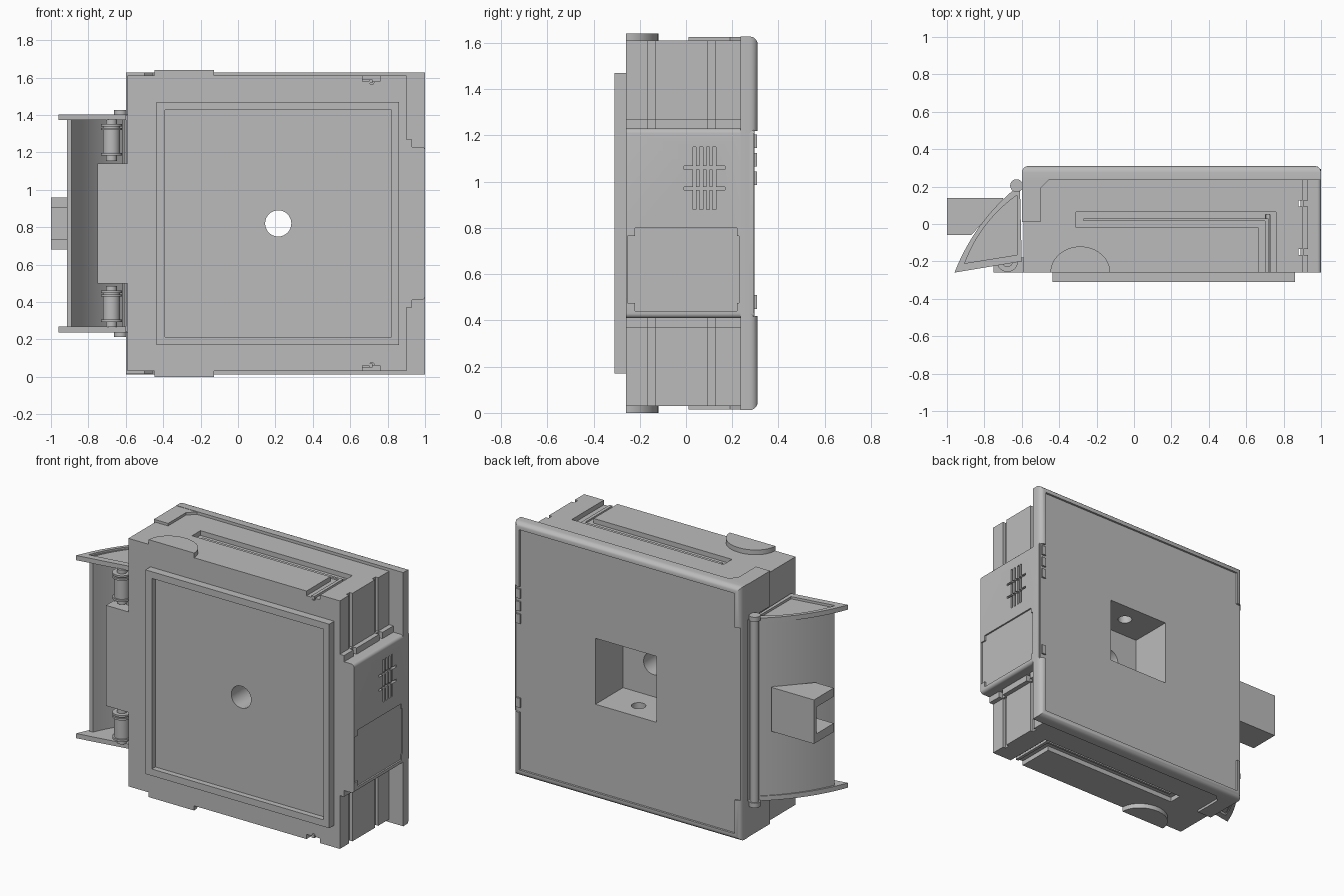
import bpy, bmesh, math
from mathutils import Matrix, Vector

if "Cube" in bpy.data.objects:
    bpy.data.objects.remove(bpy.data.objects["Cube"], do_unlink=True)

grey = bpy.data.materials.new("plain_grey")
grey.use_nodes = True
COLOUR = (0.5, 0.5, 0.5, 1)
grey.diffuse_color = COLOUR
grey.node_tree.nodes["Principled BSDF"].inputs["Base Color"].default_value = COLOUR
H = 1.64  # total height, used to mirror top and bottom
parts = []


def finish(name, bm):
    bmesh.ops.recalc_face_normals(bm, faces=bm.faces)
    me = bpy.data.meshes.new(name)
    bm.to_mesh(me)
    bm.free()
    me.materials.append(grey)
    ob = bpy.data.objects.new(name, me)
    bpy.context.collection.objects.link(ob)
    parts.append(ob)
    return ob


def box(name, x, y, z, bevel=0, pick=None):
    bm = bmesh.new()
    bmesh.ops.create_cube(bm, size=1)
    for v in bm.verts:
        v.co = [r[0] + (c + 0.5) * (r[1] - r[0]) for c, r in zip(v.co, (x, y, z))]
    if bevel:
        edges = [e for e in bm.edges if pick(e)]
        bmesh.ops.bevel(bm, geom=edges, offset=bevel, segments=5, profile=0.5, affect='EDGES')
    return finish(name, bm)


def cyl(name, centre, r, length, axis='Z', seg=40):
    bm = bmesh.new()
    rot = Matrix.Rotation(math.pi / 2, 4, 'X') if axis == 'Y' else Matrix()
    bmesh.ops.create_cone(bm, cap_ends=True, segments=seg, radius1=r, radius2=r,
                          depth=length, matrix=Matrix.Translation(centre) @ rot)
    return finish(name, bm)


def prism(name, pts, z):
    bm = bmesh.new()
    face = bm.faces.new([bm.verts.new((px, py, z[0])) for px, py in pts])
    up = bmesh.ops.extrude_face_region(bm, geom=[face])["geom"]
    for v in up:
        if isinstance(v, bmesh.types.BMVert):
            v.co.z = z[1]
    return finish(name, bm)


def cut(target, *cutters):
    for c in cutters:
        m = target.modifiers.new("cut", 'BOOLEAN')
        m.operation, m.solver, m.object = 'DIFFERENCE', 'EXACT', c
        bpy.context.view_layer.objects.active = target
        bpy.ops.object.modifier_apply(modifier=m.name)
    for c in cutters:
        parts.remove(c)
        bpy.data.objects.remove(c, do_unlink=True)


def flip(z, top):
    return z if top else (H - z[1], H - z[0])


def arc(a, b, bulge, n=14):
    """Points from a to b on a shallow curve pushed sideways by bulge."""
    a, b = Vector(a), Vector(b)
    d = (b - a).normalized()
    side = Vector((-d.y, d.x))
    return [a.lerp(b, i / n) + side * bulge * 4 * (i / n) * (1 - i / n) for i in range(n + 1)]


# Main housing with pocket, through hole and side grooves
body = box("housing", (-0.59, 0.9), (-0.26, 0.24), (0.03, 1.61))
cut(body,
    box("c", (0, 0.43), (0.02, 0.5), (0.61, 1.03)),
    cyl("c", (0.215, 0, 0.82), 0.07, 1, 'Y'),
    cyl("c", (0.215, 0.17, 0.82), 0.042, 0.6))
for gy in (-0.15, 0.11):
    cut(body, box("c", (0.88, 1), (gy - 0.016, gy + 0.016), (-0.1, 2)))

# Top and bottom: L-shaped cable grooves, ridges, round lugs, corner tabs
for top in (True, False):
    end = "upper" if top else "lower"
    groove = [(-0.31, -0.02), (0.665, -0.02), (0.665, -0.4), (0.76, -0.4), (0.76, 0.065), (-0.31, 0.065)]
    cut(body, prism("c", groove, flip((1.58, 1.7), top)))
    cut(body, cyl("c", (0.715, -0.15, 1.575 if top else H - 1.575), 0.012, 0.4, 'Y', 16))
    ridge = [(-0.27, 0.015), (0.7, 0.015), (0.7, -0.26), (0.72, -0.26), (0.72, 0.03), (-0.27, 0.03)]
    prism(end + "_groove_ridge", ridge, flip((1.57, 1.59), top))
    lug = [(-0.287 + 0.16 * math.cos(t * math.pi / 24), -0.26 + 0.14 * math.sin(t * math.pi / 24))
           for t in range(25)]
    prism(end + "_round_lug", lug, flip((1.6, H), top))
    tab = [(-0.6, 0.01), (-0.5, 0.01), (-0.5, 0.19), (-0.45, 0.24), (-0.45, 0.26), (-0.6, 0.26)]
    prism(end + "_corner_tab", tab, flip((1.4, 1.626), top))

# Raised front frame
frame = box("front_frame", (-0.435, 0.86), (-0.31, -0.25), (0.17, 1.47))
cut(frame,
    box("c", (-0.39, 0.82), (-0.4, -0.275), (0.213, 1.427)),
    cyl("c", (0.215, 0, 0.82), 0.07, 1, 'Y'))

# Back plate with rounded rim, sunken panel and side openings
plate = box("back_plate", (-0.6, 1), (0.235, 0.31), (0.012, 1.628), 0.035,
            lambda e: all(v.co.y > 0.3 for v in e.verts))
cut(plate,
    box("c", (-0.56, 0.96), (0.297, 0.5), (0.055, 1.585)),
    box("c", (-0.7, -0.5), (0.297, 0.5), (0.27, 1.37)),
    box("c", (0.9, 1.1), (0.297, 0.5), (0.42, 1.22)),
    box("c", (0, 0.43), (0, 0.5), (0.61, 1.03)))
for z in (0.48, 1.015, 1.095, 1.175):
    box("back_latch", (0.955, 0.985), (0.28, 0.308), (z - 0.03, z + 0.03))

# Side module with vent slots and sunken lid
module = box("side_module", (0.89, 1), (-0.26, 0.294), (0.41, 1.23), 0.02,
             lambda e: all(v.co.x > 0.99 for v in e.verts) and abs(e.verts[0].co.z - e.verts[1].co.z) < 0.1)
for vy in (0.037, 0.066, 0.095, 0.122):
    cut(module, box("c", (0.98, 1.1), (vy - 0.007, vy + 0.007), (0.88, 1.15)))
for vz in (0.97, 1.06):
    cut(module, box("c", (0.98, 1.1), (-0.008, 0.168), (vz - 0.007, vz + 0.007)))
cut(module,
    box("c", (0.99, 1.1), (-0.22, 0.22), (0.44, 0.8)),
    box("c", (0.99, 1.1), (-0.254, 0.23), (0.475, 0.765)))
for top in (True, False):
    rail = box("module_rail", (0.89, 0.93), (-0.26, 0.235), flip((1.225, 1.27), top))
    for gy in (-0.15, 0.11):
        cut(rail, box("c", (0.905, 1), (gy - 0.016, gy + 0.016), (-0.1, 2)))

# Swing door: curved sheet, fan-shaped ends, hinge rod
sheet = arc((-0.915, -0.19), (-0.615, 0.2), 0.03)
inner = arc((-0.89, -0.19), (-0.615, 0.17), 0.03)
prism("door_sheet", sheet + inner[::-1], (0.25, 1.39))
for top in (True, False):
    end = "upper" if top else "lower"
    outline = arc((-0.96, -0.26), (-0.61, 0.21), 0.04) + [Vector((-0.6, -0.2))]
    fan = prism(end + "_door_end", outline, flip((1.372, 1.402), top))
    opening = arc((-0.905, -0.21), (-0.625, 0.155), 0.035) + [Vector((-0.625, -0.165))]
    cut(fan, prism("c", opening, flip((1.387, 1.5), top)))
    # Rollers inside the door
    mid = 1.265 if top else H - 1.265
    cyl(end + "_roller", (-0.677, -0.2, mid), 0.046, 0.15)
    cyl(end + "_roller_pin", (-0.677, -0.2, mid), 0.03, 0.22)
    for s in (-0.075, 0.06, 0.08):
        cyl(end + "_roller_collar", (-0.677, -0.2, mid + s), 0.056, 0.012)
    cyl(end + "_hinge_cap", (-0.628, 0.205, 1.412 if top else H - 1.412), 0.034, 0.03)
cyl("hinge_rod", (-0.628, 0.205, H / 2), 0.026, 1.16)

# Flap in front of the door
flap = box("door_flap", (-0.75, -0.58), (-0.258, -0.18), (0.5, 1.14))
for z in (0.57, 0.74, 0.91, 1.08):
    cut(flap, cyl("c", (-0.75, -0.2, z), 0.012, 0.02, 'Z', 12))

# Door handle: channel that opens outward and forward
box("handle_back", (-1, -0.7), (0.115, 0.14), (0.68, 0.96))
for z in ((0.68, 0.735), (0.905, 0.96)):
    outline = [(-1, -0.06), (-0.87, -0.06), (-0.7, 0.13), (-1, 0.13)]
    prism("handle_flange", outline, z)

# Smooth only the rounded parts
bpy.ops.object.select_all(action='DESELECT')
for ob in parts:
    ob.select_set(True)
bpy.context.view_layer.objects.active = body
bpy.ops.object.shade_smooth_by_angle(angle=math.radians(30))
